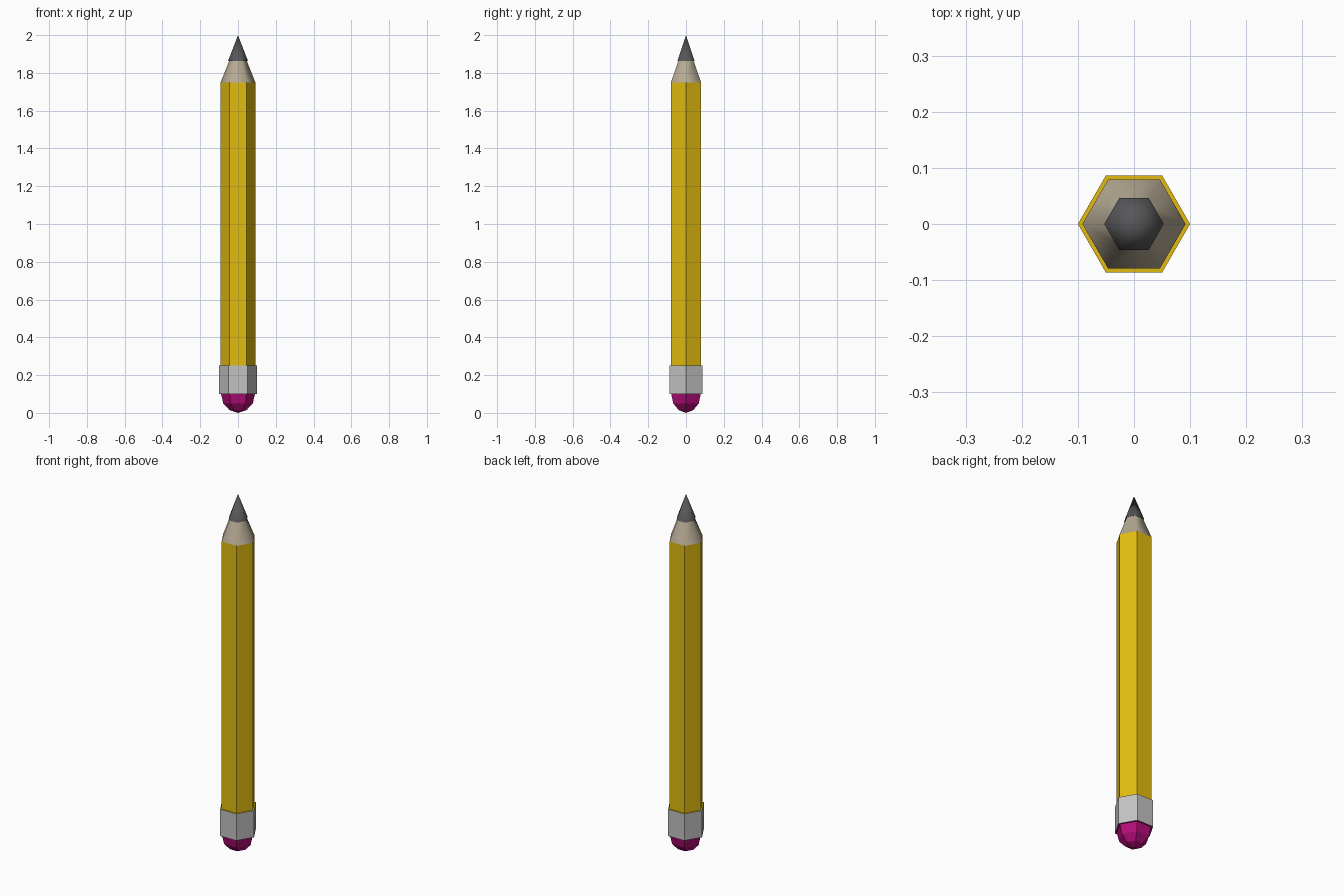
import bpy, bmesh, math

SIDES = 6

cube = bpy.data.objects.get("Cube")
if cube:
    bpy.data.objects.remove(cube, do_unlink=True)


def material(name, rgb):
    mat = bpy.data.materials.new(name)
    mat.use_nodes = True
    colour = (*rgb, 1.0)
    mat.diffuse_color = colour
    mat.node_tree.nodes["Principled BSDF"].inputs["Base Color"].default_value = colour
    return mat


def hex_turned(name, profile, mat, smooth=False):
    """Sweep a (radius, height) profile around z in six flat sides."""
    bm = bmesh.new()
    rings = []
    for radius, z in profile:
        count = SIDES if radius > 0 else 1
        angles = [math.tau * i / SIDES for i in range(count)]
        rings.append([bm.verts.new((radius * math.cos(a), radius * math.sin(a), z))
                      for a in angles])
    for low, high in zip(rings, rings[1:]):
        for i in range(SIDES):
            j = (i + 1) % SIDES
            corners = [low[i % len(low)], low[j % len(low)],
                       high[j % len(high)], high[i % len(high)]]
            bm.faces.new(list(dict.fromkeys(corners)))
    mesh = bpy.data.meshes.new(name)
    bm.to_mesh(mesh)
    bm.free()
    mesh.materials.append(mat)
    if smooth:
        mesh.shade_smooth()
        mesh.set_sharp_from_angle(angle=math.radians(65))
    obj = bpy.data.objects.new(name, mesh)
    bpy.context.collection.objects.link(obj)
    return obj


yellow = material("yellow paint", (0.76, 0.50, 0.005))
metal = material("grey metal", (0.54, 0.54, 0.54))
pink = material("pink rubber", (0.46, 0.004, 0.19))
wood = material("bare wood", (0.46, 0.40, 0.29))
graphite = material("dark graphite", (0.095, 0.095, 0.10))

# Rubber end, widening to the rim of the metal band
hex_turned("eraser", [(0, 0), (0.045, 0.015), (0.078, 0.05), (0.09, 0.10), (0.10, 0.10)], pink)

# Metal band
hex_turned("ferrule", [(0.10, 0.10), (0.10, 0.25)], metal)

# Painted shaft, with a small ledge on top of the band
hex_turned("shaft", [(0.10, 0.25), (0.092, 0.25), (0.092, 1.75)], yellow)

# Sharpened wood and the slightly overhanging point
hex_turned("wood_cone", [(0.092, 1.75), (0.046, 1.865)], wood, smooth=True)
hex_turned("lead_tip", [(0.046, 1.865), (0.053, 1.862), (0, 2.0)], graphite, smooth=True)
